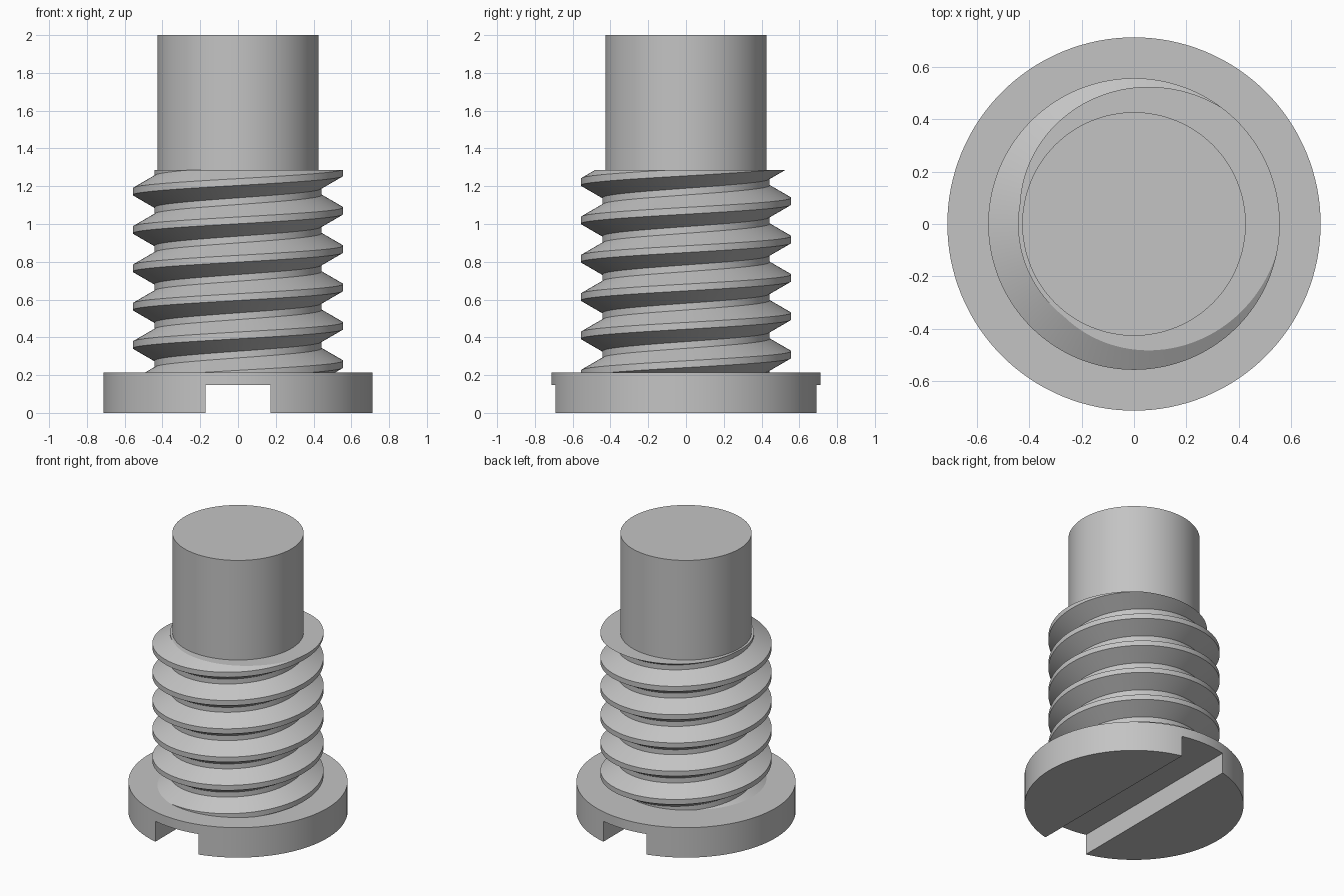
import bpy, bmesh, math
from mathutils import Vector

cube = bpy.data.objects.get("Cube")
if cube:
    bpy.data.objects.remove(cube, do_unlink=True)

SEGMENTS = 128
HEAD_R, HEAD_TOP = 0.713, 0.215
SLOT_HALF, SLOT_DEPTH = 0.172, 0.147
SHAFT_R, HEIGHT = 0.427, 2.0
ROOT_R, CREST_R, PITCH = 0.443, 0.557, 0.203
CREST_Z = 1.07          # crest height where the thread crosses +x
THREAD_TOP = 1.285

steel = bpy.data.materials.new("grey steel")
steel.use_nodes = True
grey = (0.55, 0.55, 0.55, 1)
steel.diffuse_color = grey
steel.node_tree.nodes["Principled BSDF"].inputs["Base Color"].default_value = grey


def activate(obj):
    bpy.ops.object.select_all(action='DESELECT')
    obj.select_set(True)
    bpy.context.view_layer.objects.active = obj


def finish(obj, name):
    obj.name = obj.data.name = name
    obj.data.materials.clear()
    obj.data.materials.append(steel)
    activate(obj)
    bpy.ops.object.shade_smooth_by_angle(angle=math.radians(25))


def cylinder(radius, bottom, top):
    bpy.ops.mesh.primitive_cylinder_add(vertices=SEGMENTS, radius=radius, depth=top - bottom,
                                        location=(0, 0, (bottom + top) / 2))
    return bpy.context.object


# Slotted head: the slot runs front to back across the underside
head = cylinder(HEAD_R, 0, HEAD_TOP)
bpy.ops.mesh.primitive_cube_add(size=2)
cutter = bpy.context.object
cutter.name = "slot_cutter"
cutter.hide_render = True
cutter.scale = (SLOT_HALF, 1, SLOT_DEPTH)
slot = head.modifiers.new("slot", 'BOOLEAN')
slot.operation = 'DIFFERENCE'
slot.solver = 'EXACT'
slot.object = cutter
activate(head)
bpy.ops.object.modifier_apply(modifier=slot.name)
bpy.data.objects.remove(cutter, do_unlink=True)
finish(head, "slotted_head")

# Plain shaft end
finish(cylinder(SHAFT_R, THREAD_TOP - 0.1, HEIGHT), "plain_shaft")

# Right-handed thread: a trapezoid swept along a helix, then cut flat at both ends
flat = 0.018
flank = (CREST_R - ROOT_R) * math.tan(math.radians(30))
profile = [(ROOT_R, -flat - flank), (CREST_R, -flat), (CREST_R, flat),
           (ROOT_R, flat + flank), (ROOT_R, PITCH - flat - flank)]
bm = bmesh.new()
previous = None
for i in range(-6 * SEGMENTS, 3 * SEGMENTS + 1):
    a = math.tau * i / SEGMENTS
    rise = CREST_Z + PITCH * i / SEGMENTS
    ring = [bm.verts.new((r * math.cos(a), r * math.sin(a), rise + z)) for r, z in profile]
    if previous:
        for k in range(len(profile) - 1):
            bm.faces.new((previous[k], ring[k], ring[k + 1], previous[k + 1]))
    previous = ring
bmesh.ops.remove_doubles(bm, verts=bm.verts[:], dist=0.0005)
for z, direction in ((THREAD_TOP, 1), (HEAD_TOP - 0.02, -1)):
    cut = bmesh.ops.bisect_plane(bm, geom=bm.verts[:] + bm.edges[:] + bm.faces[:], dist=1e-5,
                                 plane_co=Vector((0, 0, z)), plane_no=Vector((0, 0, direction)),
                                 clear_outer=True)
    rim = [e for e in cut["geom_cut"] if isinstance(e, bmesh.types.BMEdge)]
    bmesh.ops.contextual_create(bm, geom=rim)
bmesh.ops.recalc_face_normals(bm, faces=bm.faces[:])
mesh = bpy.data.meshes.new("thread")
bm.to_mesh(mesh)
bm.free()
thread = bpy.data.objects.new("thread", mesh)
bpy.context.collection.objects.link(thread)
finish(thread, "screw_thread")
